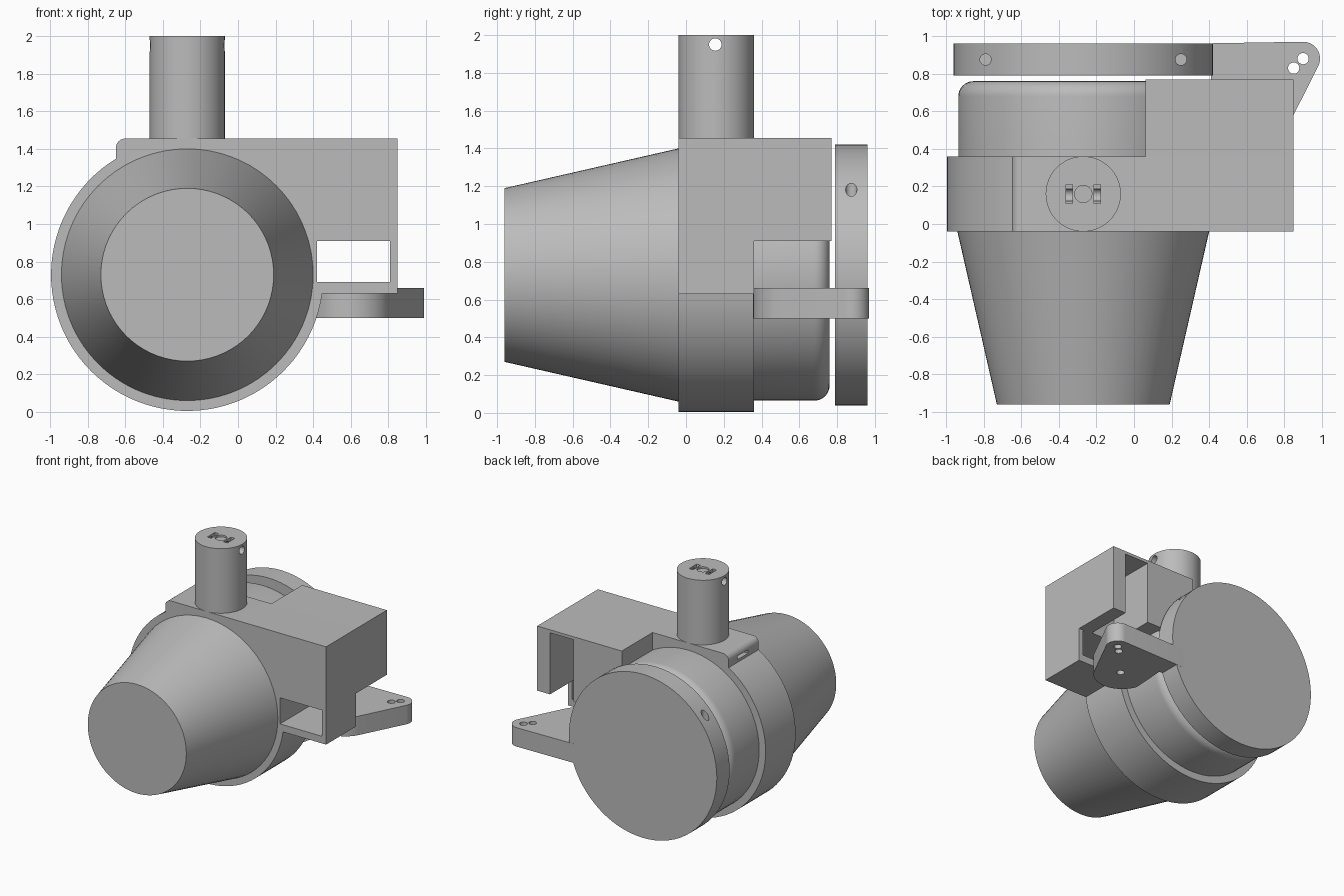
import bpy, bmesh, math
from mathutils import Vector

if "Cube" in bpy.data.objects:
    bpy.data.objects.remove(bpy.data.objects["Cube"])

CX, CZ = -0.27, 0.73      # main axis, running along y
SEG = 72

grey = bpy.data.materials.new("plain_grey")
grey.use_nodes = True
grey.diffuse_color = (0.5, 0.5, 0.5, 1)
bsdf = next(n for n in grey.node_tree.nodes if n.type == 'BSDF_PRINCIPLED')
bsdf.inputs["Base Color"].default_value = (0.5, 0.5, 0.5, 1)


def finish(name, bm):
    bmesh.ops.recalc_face_normals(bm, faces=bm.faces)
    mesh = bpy.data.meshes.new(name)
    bm.to_mesh(mesh)
    bm.free()
    mesh.materials.append(grey)
    ob = bpy.data.objects.new(name, mesh)
    bpy.context.collection.objects.link(ob)
    return ob


def prism(name, outline, axis, lo, hi):
    """Extrude a 2D outline along 'x' (y,z), 'y' (x,z) or 'z' (x,y)."""
    place = {'x': lambda a, b: (lo, a, b),
             'y': lambda a, b: (a, lo, b),
             'z': lambda a, b: (a, b, lo)}[axis]
    bm = bmesh.new()
    face = bm.faces.new([bm.verts.new(place(a, b)) for a, b in outline])
    res = bmesh.ops.extrude_face_region(bm, geom=[face])
    step = Vector([hi - lo if axis == k else 0 for k in 'xyz'])
    bmesh.ops.translate(bm, vec=step,
                        verts=[g for g in res['geom'] if isinstance(g, bmesh.types.BMVert)])
    return finish(name, bm)


def arc(cx, cy, r, start, end, n):
    angles = [math.radians(start + (end - start) * i / n) for i in range(n + 1)]
    return [(cx + r * math.cos(t), cy + r * math.sin(t)) for t in angles]


def circle(cx, cy, r, n=SEG):
    return arc(cx, cy, r, 0, 360, n)[:-1]


def rect(a0, a1, b0, b1):
    return [(a0, b0), (a1, b0), (a1, b1), (a0, b1)]


def lathe(name, profile):
    """Revolve (radius, y) points about the main axis, capping both ends."""
    bm = bmesh.new()
    rings = [[bm.verts.new((x, y, z)) for x, z in circle(CX, CZ, r)] for r, y in profile]
    for a, b in zip(rings, rings[1:]):
        for i in range(SEG):
            j = (i + 1) % SEG
            bm.faces.new((a[i], a[j], b[j], b[i]))
    bm.faces.new(rings[0])
    bm.faces.new(rings[-1])
    return finish(name, bm)


def apply_boolean(ob, other, operation):
    other.hide_render = True
    mod = ob.modifiers.new("boolean", 'BOOLEAN')
    mod.operation, mod.solver, mod.object = operation, 'EXACT', other
    bpy.context.view_layer.objects.active = ob
    bpy.ops.object.modifier_apply(modifier=mod.name)
    bpy.data.objects.remove(other)


def cut(ob, outline, axis, lo, hi):
    apply_boolean(ob, prism("cutter", outline, axis, lo, hi), 'DIFFERENCE')


# Tapered front, and rounded rear cup
front_cone = lathe("front_cone", [(0.46, -0.96), (0.67, -0.04)])
rear_cup = lathe("rear_cup", [(0.665, 0.35)] +
                 [(r, y) for r, y in arc(0.585, 0.68, 0.08, 0, 90, 8)])

# Collar ring merged with the flat mounting plate
low = math.degrees(math.asin(-0.1 / 0.725))
left = math.degrees(math.acos(-0.38 / 0.725))
outline = arc(CX, CZ, 0.725, 360 + low, left, 60)
outline += arc(-0.60, 1.405, 0.05, 180, 90, 6) + [(0.85, 1.455), (0.85, 0.63)]
collar_plate = prism("collar_plate", outline, 'y', -0.04, 0.36)
cut(collar_plate, rect(0.42, 0.81, 0.69, 0.91), 'y', -0.2, 0.5)
cut(collar_plate, rect(0.10, 0.24, 1.37, 1.40), 'x', -0.75, -0.55)

# Rear housing with an open slot
rear_box = prism("rear_box", rect(0.06, 0.85, 0.91, 1.455), 'y', 0.36, 0.77)
cut(rear_box, rect(0.51, 0.73, 0.8, 1.43), 'y', 0.37, 0.9)

# Upright pin with a cross hole and a marked top recess
pin = prism("mounting_pin", circle(CX, 0.16, 0.2), 'z', 1.44, 2.0)
cut(pin, circle(0.155, 1.95, 0.033, 24), 'x', -0.6, 0.1)
for side in (-1, 1):
    mid = CX + side * 0.075
    cut(pin, rect(mid - 0.018, mid + 0.018, 0.11, 0.21), 'z', 1.96, 2.1)
cut(pin, circle(CX, 0.16, 0.046, 24), 'z', 1.985, 2.1)

# Back cover disc with two blind holes in its rim
cover = lathe("back_cover", [(0.69, 0.79), (0.69, 0.96)])
for side in (-1, 1):
    cut(cover, circle(CX + side * 0.52, 0.875, 0.03, 24), 'z', 1.07, 1.4)

# Lever arm at the cover's side, with three through holes
lever = [(0.30, 0.96), (0.30, 0.80), (0.41, 0.79)]
lever += arc(0.60, 0.575, 0.22, 200, 333, 20)
lever += arc(0.90, 0.88, 0.09, -27, 88, 16)
arm = prism("lever_arm", lever, 'z', 0.50, 0.66)
for x, y in ((0.90, 0.88), (0.85, 0.83), (0.63, 0.59)):
    cut(arm, circle(x, y, 0.03, 24), 'z', 0.4, 0.8)

# Smooth the round sides, keep hard edges
bpy.ops.object.select_all(action='DESELECT')
for ob in (front_cone, rear_cup, collar_plate, rear_box, pin, cover, arm):
    ob.select_set(True)
    bpy.context.view_layer.objects.active = ob
bpy.ops.object.shade_smooth_by_angle(angle=math.radians(30))
